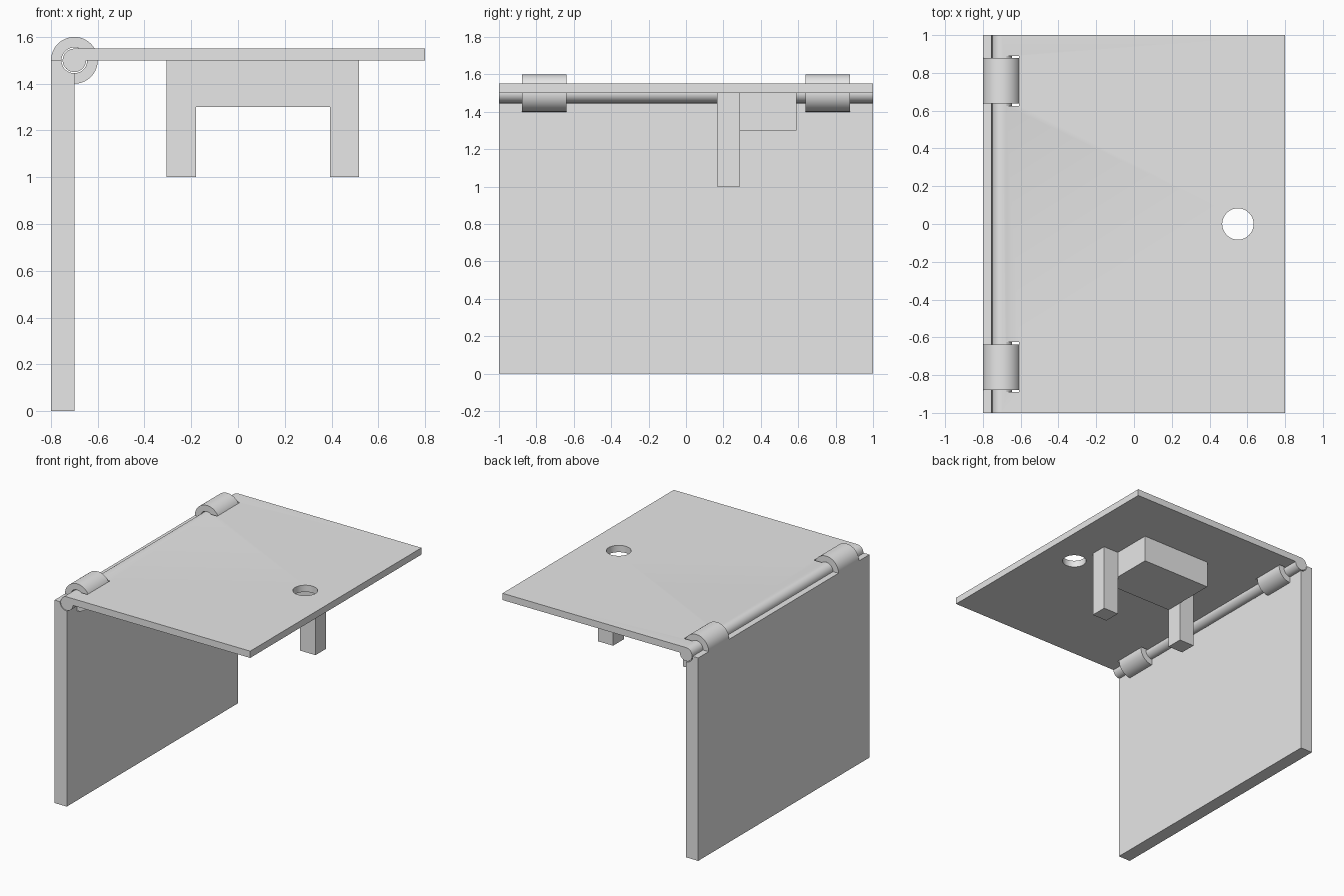
import bpy, bmesh
from math import sin, cos, radians

if "Cube" in bpy.data.objects:
    bpy.data.objects.remove(bpy.data.objects["Cube"], do_unlink=True)

grey = bpy.data.materials.new("plain_grey")
grey.use_nodes = True
grey.diffuse_color = (0.8, 0.8, 0.8, 1)
grey.node_tree.nodes["Principled BSDF"].inputs["Base Color"].default_value = (0.8, 0.8, 0.8, 1)

PIVOT_X, PIVOT_Z = -0.7, 1.5      # hinge axis
ROD_R, BORE_R, CLIP_R = 0.05, 0.055, 0.1


def arc(radius, start, end, steps=48):
    """Points around the hinge axis in the xz plane."""
    angles = [radians(start + (end - start) * i / steps) for i in range(steps + 1)]
    return [(PIVOT_X + radius * cos(a), PIVOT_Z + radius * sin(a)) for a in angles]


def extrude(name, profile, y0, y1):
    """Extrude an xz profile from y0 to y1."""
    bm = bmesh.new()
    face = bm.faces.new([bm.verts.new((x, y0, z)) for x, z in profile])
    moved = bmesh.ops.extrude_face_region(bm, geom=[face])["geom"]
    verts = [v for v in moved if isinstance(v, bmesh.types.BMVert)]
    bmesh.ops.translate(bm, verts=verts, vec=(0, y1 - y0, 0))
    bmesh.ops.recalc_face_normals(bm, faces=bm.faces)
    mesh = bpy.data.meshes.new(name)
    bm.to_mesh(mesh)
    bm.free()
    mesh.materials.append(grey)
    obj = bpy.data.objects.new(name, mesh)
    bpy.context.collection.objects.link(obj)
    return obj


def box(name, x0, x1, y0, y1, z0, z1):
    return extrude(name, [(x0, z0), (x1, z0), (x1, z1), (x0, z1)], y0, y1)


def activate(obj):
    bpy.ops.object.select_all(action="DESELECT")
    obj.select_set(True)
    bpy.context.view_layer.objects.active = obj


def cut(obj, cutter):
    cutter.hide_render = True
    mod = obj.modifiers.new("cut", "BOOLEAN")
    mod.operation, mod.solver, mod.object = "DIFFERENCE", "EXACT", cutter
    activate(obj)
    bpy.ops.object.modifier_apply(modifier=mod.name)
    bpy.data.objects.remove(cutter, do_unlink=True)


def smooth(obj):
    activate(obj)
    bpy.ops.object.shade_smooth_by_angle(angle=radians(30))


# Upright panel with a groove for the rod along its top inner edge
wall = extrude("upright_panel",
               [(-0.8, 0), (-0.7, 0)] + arc(BORE_R, 270, 180, 16) + [(-0.8, PIVOT_Z)], -1, 1)
smooth(wall)

# Hinge rod
smooth(extrude("hinge_rod", arc(ROD_R, 0, 360, 64)[:-1], -1, 1))

# Lid with a finger hole and clearance slots for the clips
lid = box("lid", PIVOT_X, 0.8, -1, 1, PIVOT_Z, 1.55)
bpy.ops.mesh.primitive_cylinder_add(vertices=64, radius=0.083, depth=0.5,
                                    location=(0.55, 0, PIVOT_Z))
cut(lid, bpy.context.object)

# Clips, three quarters of a ring, rising from the upright panel
for side, label in ((-1, "front"), (1, "back")):
    mid = side * 0.758
    slot = arc(0.105, -30, 115) + arc(BORE_R, 115, -30)
    cut(lid, extrude("slot_cutter", slot, mid - 0.132, mid + 0.132))
    ring = arc(CLIP_R, -90, 180) + arc(BORE_R, 180, -90)
    smooth(extrude(label + "_hinge_clip", ring, mid - 0.12, mid + 0.12))
smooth(lid)

# Block and two legs under the lid
box("under_block", -0.18, 0.393, 0.165, 0.59, 1.3, PIVOT_Z)
box("inner_leg", -0.305, -0.18, 0.165, 0.29, 1.0, PIVOT_Z)
box("outer_leg", 0.393, 0.518, 0.165, 0.29, 1.0, PIVOT_Z)
